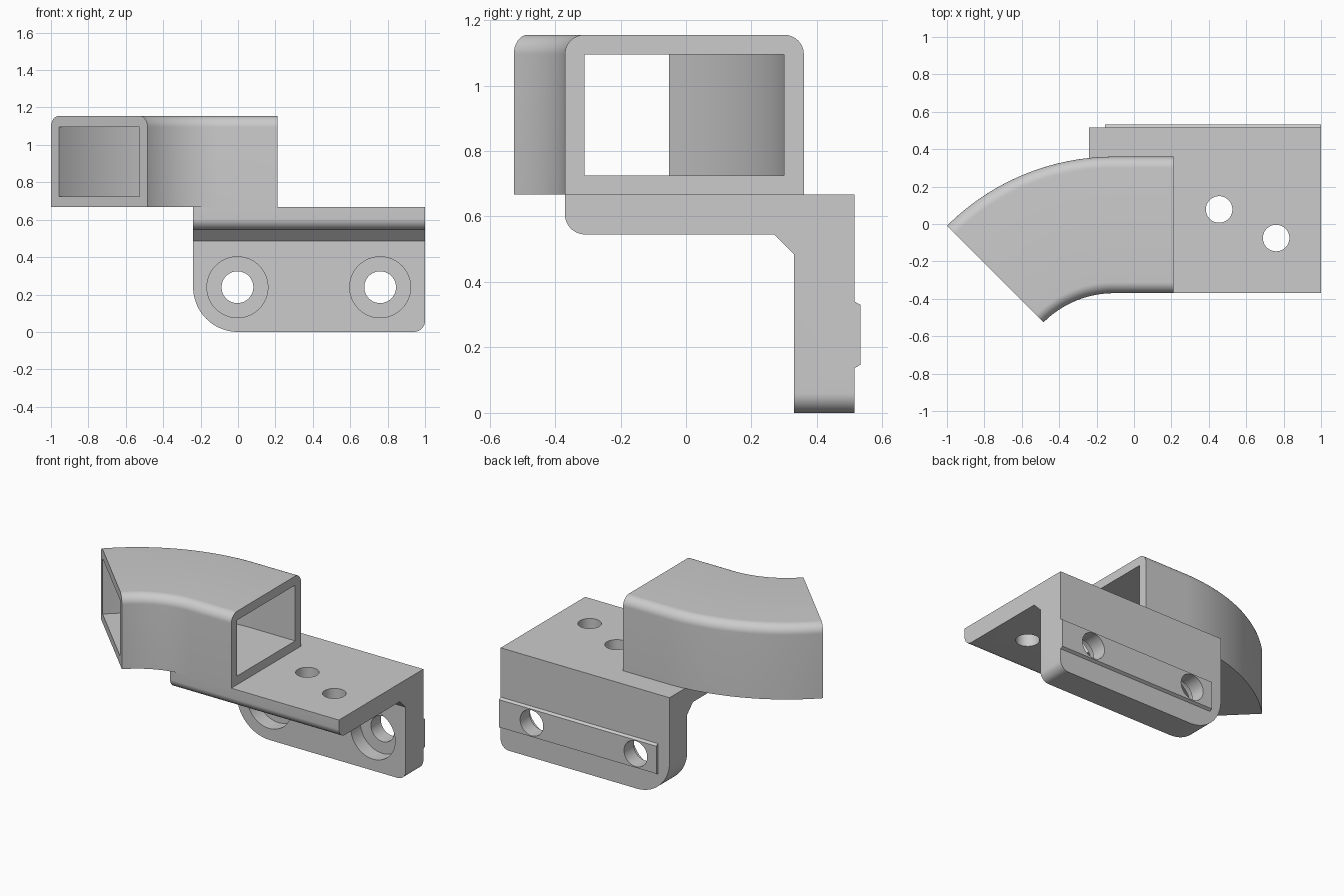
import bpy
import bmesh
from math import cos, sin, pi, radians
from mathutils import Matrix, Vector

cube = bpy.data.objects.get("Cube")
if cube:
    bpy.data.objects.remove(cube, do_unlink=True)

grey = bpy.data.materials.new("light grey")
grey.use_nodes = True
GREY = (0.6, 0.6, 0.6, 1)
grey.diffuse_color = GREY
grey.node_tree.nodes["Principled BSDF"].inputs["Base Color"].default_value = GREY


def arc(cx, cy, r, start, end, steps=12):
    """Points on an arc, angles in degrees."""
    angles = [radians(start + (end - start) * i / steps) for i in range(steps + 1)]
    return [(cx + r * cos(a), cy + r * sin(a)) for a in angles]


def sweep(name, profile, frames):
    """Capped tube: each frame maps a profile point to a position."""
    bm = bmesh.new()
    rings = [[bm.verts.new(f(u, v)) for u, v in profile] for f in frames]
    n = len(profile)
    for a, b in zip(rings, rings[1:]):
        for i in range(n):
            j = (i + 1) % n
            bm.faces.new((a[i], a[j], b[j], b[i]))
    bm.faces.new(rings[0][::-1])
    bm.faces.new(rings[-1])
    bmesh.ops.recalc_face_normals(bm, faces=bm.faces)
    mesh = bpy.data.meshes.new(name)
    bm.to_mesh(mesh)
    bm.free()
    mesh.materials.append(grey)
    obj = bpy.data.objects.new(name, mesh)
    bpy.context.collection.objects.link(obj)
    return obj


def along_x(name, profile, lo, hi):
    return sweep(name, profile, [lambda y, z, x=x: (x, y, z) for x in (lo, hi)])


def along_y(name, profile, lo, hi):
    return sweep(name, profile, [lambda x, z, y=y: (x, y, z) for y in (lo, hi)])


def along_z(name, profile, lo, hi):
    return sweep(name, profile, [lambda x, y, z=z: (x, y, z) for z in (lo, hi)])


def boolean(obj, tool, operation="DIFFERENCE"):
    mod = obj.modifiers.new("cut", "BOOLEAN")
    mod.operation = operation
    mod.solver = "EXACT"
    mod.object = tool
    bpy.context.view_layer.objects.active = obj
    bpy.ops.object.modifier_apply(modifier=mod.name)
    bpy.data.objects.remove(tool, do_unlink=True)


def circle(cx, cy, r):
    return arc(cx, cy, r, 0, 360, 48)[:-1]


# Angle bracket: L section trimmed by a rounded front outline
BACK, LEFT, TOP = 0.515, -0.24, 0.667
section = [(-0.37, TOP)] + arc(-0.308, 0.607, 0.062, 180, 270) + [
    (0.27, 0.545), (0.33, 0.485), (0.33, 0), (BACK, 0), (BACK, TOP)]
bracket = along_x("angle_bracket", section, LEFT, 1)
outline = [(LEFT - 0.1, 0.8), (LEFT - 0.1, 0.6), (LEFT, 0.6)]
outline += arc(LEFT + 0.24, 0.24, 0.24, 180, 270, 24)
outline += arc(0.94, 0.06, 0.06, 270, 360) + [(1, 0.6), (1.1, 0.6), (1.1, 0.8)]
boolean(bracket, along_y("outline_tool", outline, -0.6, 0.7), "INTERSECT")

# Locating rail on the back
rail_section = [(0.45, 0.137), (BACK, 0.137), (0.533, 0.147),
                (0.533, 0.33), (BACK, 0.34), (0.45, 0.34)]
boolean(bracket, along_x("rail", rail_section, -0.155, 1), "UNION")

# Counterbored holes in the upright, plain holes in the shelf
for x in (-0.003, 0.76):
    boolean(bracket, along_y("bolt_hole", circle(x, 0.239, 0.085), 0.2, 0.7))
    boolean(bracket, along_y("counterbore", circle(x, 0.239, 0.163), 0.2, 0.43))
for x, y in ((0.455, 0.078), (0.76, -0.075)):
    boolean(bracket, along_z("shelf_hole", circle(x, y, 0.071), 0.5, 0.8))

# Duct: straight run followed by an eighth-turn bend
CENTRE = Vector((-0.107, -0.903, 0))


def duct_frames(extra):
    """Section positions, overshooting both ends by extra."""
    def place(angle, shift):
        turn = Matrix.Rotation(radians(angle), 4, "Z")
        return lambda y, z: CENTRE + turn @ Vector((shift, y - CENTRE.y, z))
    frames = [place(0, 0.21 - CENTRE.x + extra)]
    frames += [place(45 * i / 32, 0) for i in range(33)]
    if extra:
        frames.append(place(45, -extra))
    return frames


R = 0.06
outer = [(-0.37, TOP), (0.36, TOP)]
outer += arc(0.36 - R, 1.155 - R, R, 0, 90) + arc(-0.37 + R, 1.155 - R, R, 90, 180)
inner = [(-0.31, 0.725), (0.3, 0.725), (0.3, 1.095), (-0.31, 1.095)]
duct = sweep("curved_duct", outer, duct_frames(0))
boolean(duct, sweep("duct_bore", inner, duct_frames(0.1)))

# Smooth the rounded surfaces, keep hard edges
for obj in (bracket, duct):
    bpy.ops.object.select_all(action="DESELECT")
    obj.select_set(True)
    bpy.context.view_layer.objects.active = obj
    bpy.ops.object.shade_smooth_by_angle(angle=radians(25))
